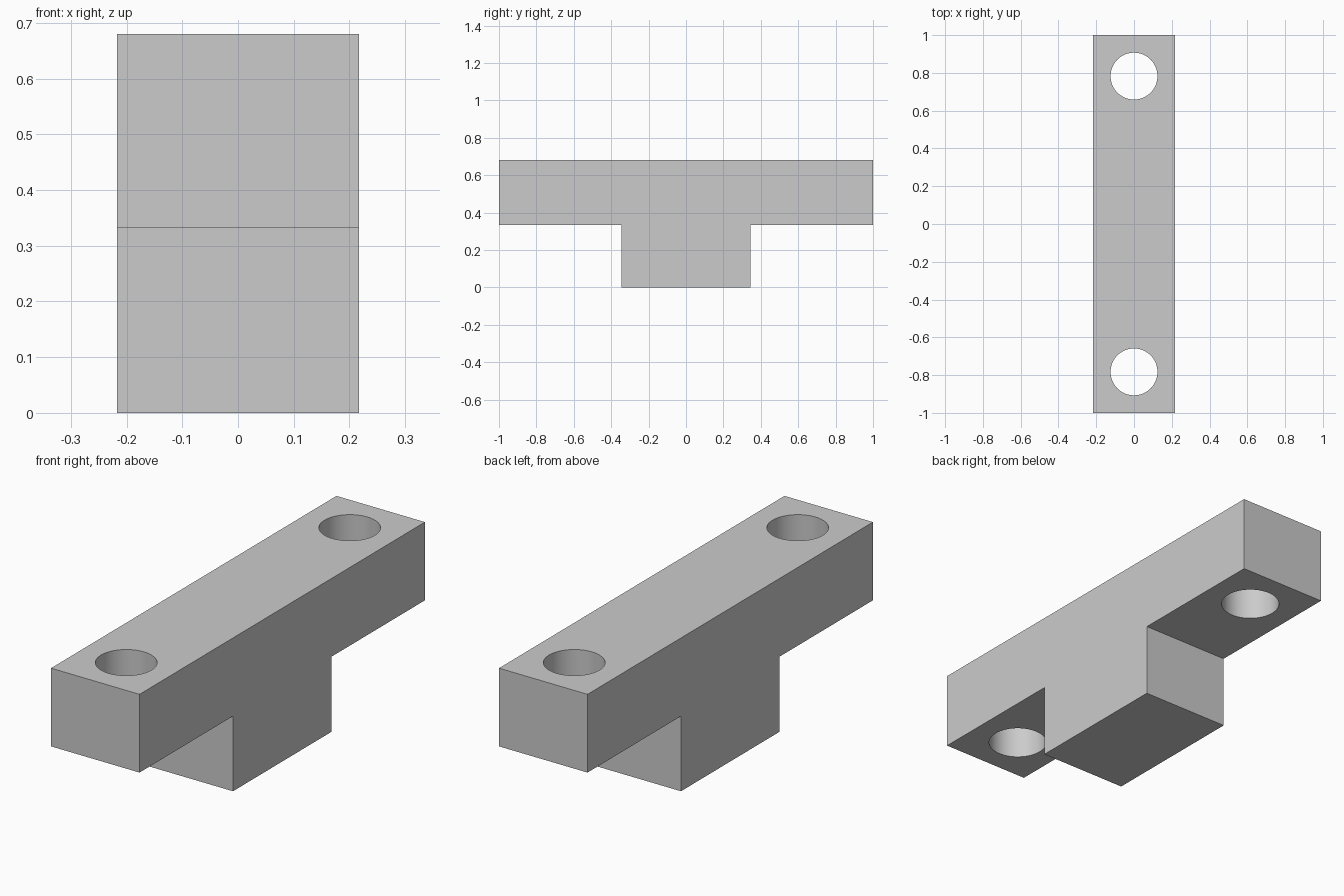
import bpy
import bmesh

cube = bpy.data.objects.get("Cube")
if cube:
    bpy.data.objects.remove(cube, do_unlink=True)

HALF_WIDTH = 0.217
TOP, LEDGE = 0.68, 0.333
FOOT_HALF = 0.345
HOLE_Y, HOLE_RADIUS = 0.783, 0.124

grey = bpy.data.materials.new("light grey")
grey.use_nodes = True
colour = (0.6, 0.6, 0.6, 1)
grey.diffuse_color = colour
grey.node_tree.nodes["Principled BSDF"].inputs["Base Color"].default_value = colour

# T-shaped block: side profile extruded across the width
half = [(FOOT_HALF, 0), (FOOT_HALF, LEDGE), (1, LEDGE), (1, TOP)]
profile = half + [(-y, z) for y, z in reversed(half)]
bm = bmesh.new()
face = bm.faces.new([bm.verts.new((-HALF_WIDTH, y, z)) for y, z in profile])
extruded = bmesh.ops.extrude_face_region(bm, geom=[face])["geom"]
bmesh.ops.translate(bm, vec=(2 * HALF_WIDTH, 0, 0),
                    verts=[g for g in extruded if isinstance(g, bmesh.types.BMVert)])
bmesh.ops.recalc_face_normals(bm, faces=bm.faces)
mesh = bpy.data.meshes.new("mounting_block")
bm.to_mesh(mesh)
bm.free()
mesh.materials.append(grey)
block = bpy.data.objects.new("mounting_block", mesh)
bpy.context.collection.objects.link(block)

# Round bolt holes through both arms
cutters = []
for name, side in (("front_hole_cutter", -1), ("back_hole_cutter", 1)):
    bpy.ops.mesh.primitive_cylinder_add(vertices=64, radius=HOLE_RADIUS, depth=1,
                                        location=(0, side * HOLE_Y, 0.5))
    cutter = bpy.context.object
    cutter.name = name
    cutter.data.materials.append(grey)
    cutter.hide_render = True
    cutters.append(cutter)
    cut = block.modifiers.new(name, "BOOLEAN")
    cut.operation = "DIFFERENCE"
    cut.solver = "EXACT"
    cut.object = cutter

# Apply the cuts, remove the cutters and smooth the hole walls
bpy.ops.object.select_all(action="DESELECT")
block.select_set(True)
bpy.context.view_layer.objects.active = block
for modifier in list(block.modifiers):
    bpy.ops.object.modifier_apply(modifier=modifier.name)
for cutter in cutters:
    bpy.data.objects.remove(cutter, do_unlink=True)
bpy.ops.object.shade_smooth_by_angle()
